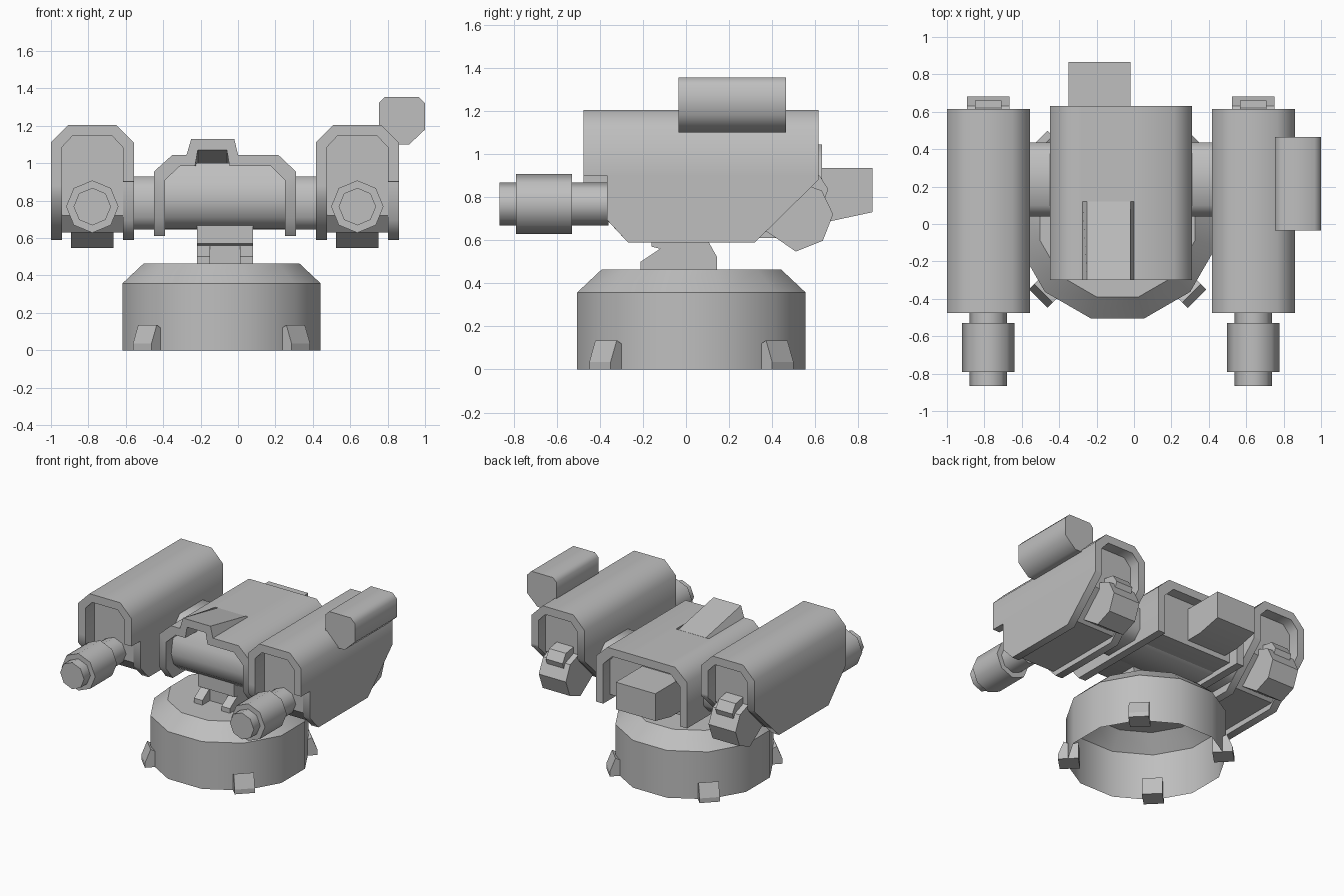
import bpy, bmesh, math
from mathutils import Matrix, Vector

if "Cube" in bpy.data.objects:
    bpy.data.objects.remove(bpy.data.objects["Cube"], do_unlink=True)

grey = bpy.data.materials.new("plain_grey")
grey.use_nodes = True
COLOUR = (0.52, 0.52, 0.52, 1)
grey.diffuse_color = COLOUR
grey.node_tree.nodes["Principled BSDF"].inputs["Base Color"].default_value = COLOUR


def finish(name, bm, angle=50, offset=(0, 0, 0)):
    bmesh.ops.recalc_face_normals(bm, faces=bm.faces)
    bmesh.ops.translate(bm, verts=bm.verts, vec=offset)
    mesh = bpy.data.meshes.new(name)
    bm.to_mesh(mesh)
    bm.free()
    ob = bpy.data.objects.new(name, mesh)
    bpy.context.collection.objects.link(ob)
    mesh.materials.append(grey)
    bpy.ops.object.select_all(action="DESELECT")
    ob.select_set(True)
    bpy.context.view_layer.objects.active = ob
    bpy.ops.object.shade_smooth_by_angle(angle=math.radians(angle))
    return ob


def prism(name, profile, axis, lo, hi, offset=(0, 0, 0), angle=50):
    """Extrude a 2D profile (yz or xz) along x or y."""
    bm = bmesh.new()
    place = (lambda p: (lo, *p)) if axis == "x" else (lambda p: (p[0], lo, p[1]))
    face = bm.faces.new([bm.verts.new(place(p)) for p in profile])
    step = Vector((hi - lo, 0, 0) if axis == "x" else (0, hi - lo, 0))
    ext = bmesh.ops.extrude_face_region(bm, geom=[face], use_keep_orig=True)
    bmesh.ops.translate(bm, vec=step,
                        verts=[v for v in ext["geom"] if isinstance(v, bmesh.types.BMVert)])
    return finish(name, bm, angle, offset)


def shell(name, stations, offset=(0, 0, 0)):
    """Thick arch: each station is outer x,z, inner x,z, front y, back y, drop at the back."""
    bm = bmesh.new()
    rings = []
    for ox, oz, ix, iz, front, back, *drop in stations:
        d = drop[0] if drop else 0
        rings.append([bm.verts.new(p) for p in
                      ((ox, front, oz), (ix, front, iz), (ix, back, iz - d), (ox, back, oz - d))])
    for a, b in zip(rings, rings[1:]):
        for i in range(4):
            j = (i + 1) % 4
            bm.faces.new((a[i], a[j], b[j], b[i]))
    bm.faces.new(rings[0])
    bm.faces.new(rings[-1])
    return finish(name, bm, 50, offset)


def lathe(name, rings, sides, along, turn, offset, caps=(True, True), angle=50):
    """Stack polygon rings of (height, radius) along y or z."""
    bm = bmesh.new()
    loops = []
    for h, r in rings:
        loop = []
        for k in range(sides):
            t = turn + k * math.tau / sides
            a, b = r * math.cos(t), r * math.sin(t)
            loop.append(bm.verts.new((a, h, b) if along == "y" else (a, b, h)))
        loops.append(loop)
    for a, b in zip(loops, loops[1:]):
        for k in range(sides):
            j = (k + 1) % sides
            bm.faces.new((a[k], a[j], b[j], b[k]))
    for cap, loop in zip(caps, (loops[0], loops[-1])):
        if cap:
            bm.faces.new(loop)
    return finish(name, bm, angle, offset)


# Base drum, open underneath, with four diagonal feet
BASE = (-0.088, 0.025, 0)
lathe("base_drum", [(0, 0.549), (0.357, 0.549), (0.465, 0.43)], 12, "z",
      math.pi / 12, BASE, caps=(False, True), angle=35)
foot_profile = [(0.46, 0), (0.6, 0), (0.6, 0.035), (0.56, 0.135), (0.51, 0.11), (0.46, 0.125)]
for i in range(4):
    foot = prism("base_foot_%d" % (i + 1), foot_profile, "y", -0.07, 0.07, angle=20)
    turn = Matrix.Rotation(math.pi / 4 + i * math.pi / 2, 4, "Z")
    foot.matrix_world = Matrix.Translation(BASE) @ turn

# Neck with two front cheeks
prism("neck", [(-0.12, 0.46), (-0.12, 0.56), (-0.16, 0.57), (-0.16, 0.69), (0.08, 0.69),
               (0.1, 0.6), (0.145, 0.52), (0.145, 0.46)], "x", -0.22, 0.08, angle=30)
for name, x in (("neck_cheek_right", -0.22), ("neck_cheek_left", 0.01)):
    prism(name, [(-0.21, 0.46), (-0.21, 0.5), (-0.12, 0.56), (-0.1, 0.46)],
          "x", x, x + 0.07, angle=30)

# Central hull shell with a raised ramp on the roof
F, B, R = -0.3, 0.63, 0.12
shell("hull_shell", [
    (-0.45, 0.61, -0.39, 0.61, -0.22, B), (-0.45, 0.71, -0.39, 0.71, F, B),
    (-0.45, 0.955, -0.39, 0.91, F, B), (-0.35, 1.045, -0.31, 0.985, F, B),
    (-0.28, 1.045, -0.235, 0.985, F, B), (-0.275, 1.045, -0.23, 0.985, F, R),
    (-0.25, 1.13, -0.215, 1.07, F, R, 0.084), (-0.02, 1.13, -0.06, 1.07, F, R, 0.084),
    (0, 1.045, -0.045, 0.985, F, R), (0.005, 1.045, -0.04, 0.985, F, B),
    (0.215, 1.045, 0.175, 0.985, F, B), (0.31, 0.955, 0.25, 0.91, F, B),
    (0.31, 0.71, 0.25, 0.71, F, B), (0.31, 0.61, 0.25, 0.61, -0.22, B)])
prism("hull_roof_panel", [(R, 0.985), (R, 1.045), (B, 1.045), (B, 0.985)], "x", -0.282, 0.007)
prism("hull_core", [(-0.14, 0.65), (-0.21, 0.71), (-0.24, 0.8), (-0.22, 0.9), (-0.16, 1.0),
                    (0.55, 1.0), (0.55, 0.65)], "x", -0.39, 0.25)
prism("hull_rear_box", [(0.5, 0.69), (0.68, 0.69), (0.866, 0.73), (0.866, 0.935),
                        (0.66, 0.935), (0.5, 0.935)], "x", -0.35, -0.02, angle=30)

# Cross bar joining the pods
prism("cross_bar", [(0.04, 0.71), (0.1, 0.645), (0.375, 0.645), (0.435, 0.71),
                    (0.435, 0.865), (0.375, 0.928), (0.1, 0.928), (0.04, 0.865)],
      "x", -0.6, 0.45)

# Gun pods, the same on both sides
F, B, O, I = -0.475, 0.615, 0.222, 0.163
for side, cx in (("left", 0.638), ("right", -0.779)):
    at = (cx, 0, 0)
    shell("pod_shell_" + side, [
        (-O, 0.59, -I, 0.59, -0.27, 0.32), (-O, 0.81, -I, 0.81, F, 0.545),
        (-O, 0.88, -I, 0.88, F, B), (-O, 1.11, -I, 1.085, F, B),
        (-0.128, 1.205, -0.107, 1.145, F, B), (0.128, 1.205, 0.107, 1.145, F, B),
        (O, 1.11, I, 1.085, F, B), (O, 0.901, I, 0.901, F, B),
        (O, 0.899, I, 0.899, -0.367, B), (O, 0.88, I, 0.88, -0.367, B),
        (O, 0.695, I, 0.695, -0.367, 0.427), (O, 0.59, I, 0.59, -0.27, 0.32)], at)
    prism("pod_core_" + side, [(-0.365, 1.15), (-0.365, 0.72), (-0.29, 0.63), (0.34, 0.63),
                               (0.53, 0.82), (0.53, 1.15)], "x", -I, I, at, 30)
    lathe("barrel_" + side, [(-0.865, 0.1), (-0.79, 0.1), (-0.79, 0.14), (-0.53, 0.14),
                             (-0.53, 0.1), (-0.36, 0.1)], 8, "y", 0, (cx, 0, 0.768))
    prism("rear_drum_" + side, [(0.36, 0.65), (0.51, 0.547), (0.635, 0.597), (0.683, 0.72),
                                (0.63, 0.83), (0.52, 0.87), (0.4, 0.82)],
          "x", -0.113, 0.113, at, 30)
    prism("rear_latch_" + side, [(0.5, 0.8), (0.64, 0.78), (0.66, 0.837), (0.62, 0.9),
                                 (0.5, 0.92)], "x", -0.07, 0.07, at, 30)

# Sensor box on the left pod
prism("sensor_box", [(0.755, 1.18), (0.755, 1.325), (0.785, 1.355), (0.965, 1.355),
                     (1.0, 1.32), (1.0, 1.18), (0.915, 1.1), (0.84, 1.1)],
      "y", -0.035, 0.465)
